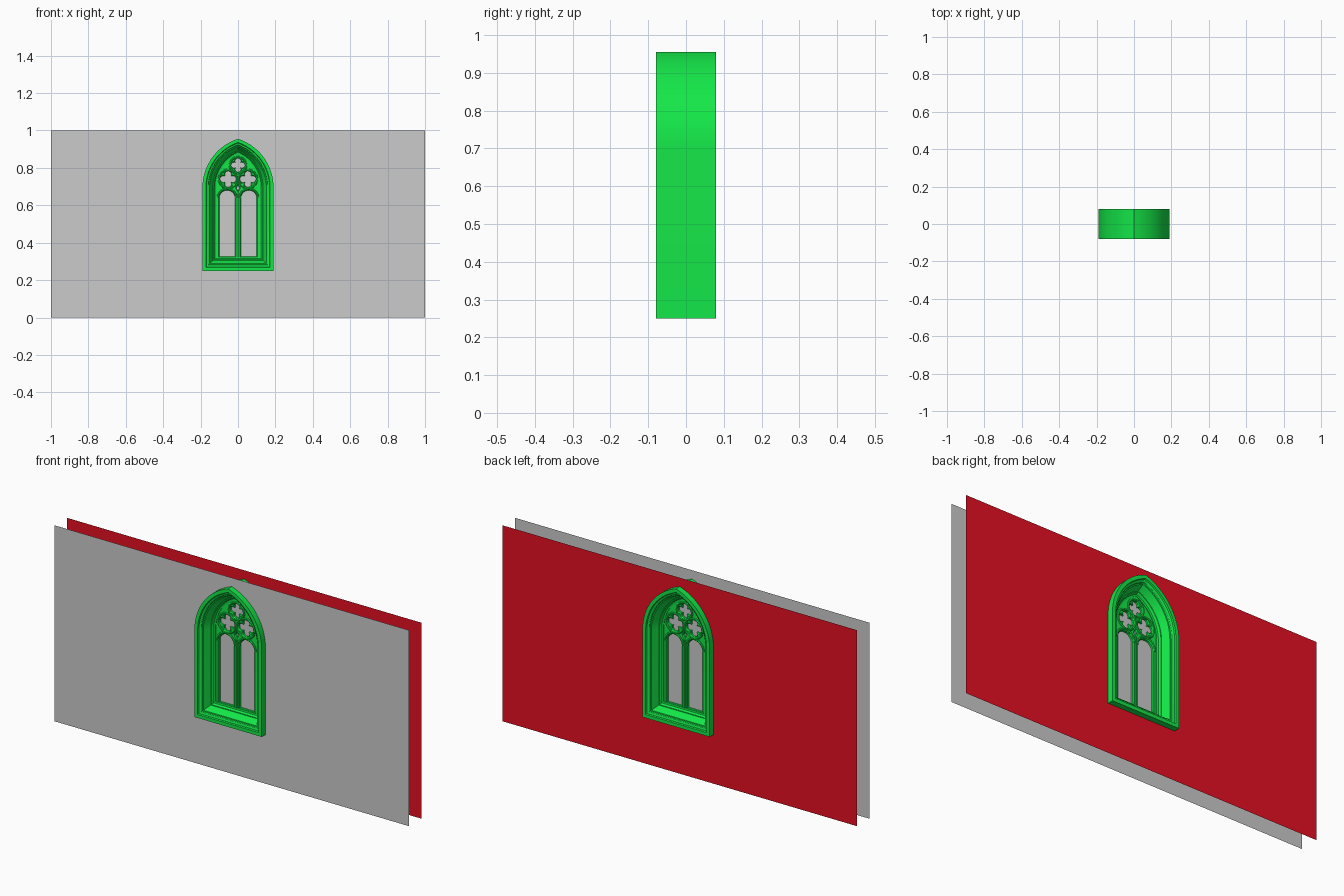
import bpy, bmesh
from math import sin, cos, acos, atan2, sqrt, pi, radians

if "Cube" in bpy.data.objects:
    bpy.data.objects.remove(bpy.data.objects["Cube"])


def material(name, rgb):
    m = bpy.data.materials.new(name)
    m.diffuse_color = (*rgb, 1)
    m.use_nodes = True
    m.node_tree.nodes["Principled BSDF"].inputs["Base Color"].default_value = m.diffuse_color
    return m


GREEN = material("green_stone", (0.007, 0.8, 0.065))
RED = material("red_wall", (0.8, 0.005, 0.017))


# closed pointed arch outline in x, z (c = 0 gives a round head)
def arch(hw, z0, zs, c=0.0, cx=0.0, n=16):
    r = hw + c
    end = acos(c / r)
    right = [(-c + r * cos(end * i / n), zs + r * sin(end * i / n)) for i in range(n + 1)]
    left = [(-x, z) for x, z in reversed(right[:-1])]
    return [(cx + x, z) for x, z in [(-hw, z0), (hw, z0)] + right + left]


# window outline moved inwards by t
def outline(t):
    return arch(0.19 - t, 0.25 + t, 0.695, 0.083)


def circle(cx, cz, r, n=32):
    return [(cx + r * cos(2 * pi * i / n), cz + r * sin(2 * pi * i / n)) for i in range(n)]


def quatrefoil(cx, cz, size, n=10):
    d, r = 0.58 * size, 0.42 * size
    q = (d + sqrt(2 * r * r - d * d)) / 2
    a = atan2(q, q - d)
    pts = []
    for k in range(4):
        b = k * pi / 2
        for i in range(n):
            s = -a + 2 * a * i / n
            pts.append((cx + d * cos(b) + r * cos(b + s), cz + d * sin(b) + r * sin(b + s)))
    return pts


def finish(ob, mat=None, smooth=True):
    if mat:
        ob.data.materials.append(mat)
    bpy.ops.object.select_all(action='DESELECT')
    ob.select_set(True)
    bpy.context.view_layer.objects.active = ob
    if ob.type == 'CURVE':
        bpy.ops.object.convert(target='MESH')
    if smooth:
        bpy.ops.object.shade_smooth_by_angle(angle=radians(30))
    return bpy.context.object


def mesh_object(name, bm, mat=None, smooth=True):
    me = bpy.data.meshes.new(name)
    bm.to_mesh(me)
    bm.free()
    ob = bpy.data.objects.new(name, me)
    bpy.context.collection.objects.link(ob)
    return finish(ob, mat, smooth)


# flat sheet at depth y, filled between closed loops
def sheet(name, y, loops, mat=None):
    bm = bmesh.new()
    edges = []
    for loop in loops:
        vs = [bm.verts.new((x, y, z)) for x, z in loop]
        edges += [bm.edges.new((vs[i - 1], vs[i])) for i in range(len(vs))]
    bmesh.ops.triangle_fill(bm, use_beauty=True, use_dissolve=False, edges=edges,
                            normal=(0, -1 if y <= 0 else 1, 0))
    return mesh_object(name, bm, mat, False)


def curve_object(name, loops, y=0.0, flat=False, closed=True):
    cu = bpy.data.curves.new(name, 'CURVE')
    cu.dimensions = '2D' if flat else '3D'
    for loop in loops:
        sp = cu.splines.new('POLY')
        sp.points.add(len(loop) - 1)
        for p, (x, z) in zip(sp.points, loop):
            p.co = (x, z, 0, 1)
        sp.use_cyclic_u = closed
    if flat:
        cu.fill_mode = 'BOTH'
        cu.extrude = 0.009
        cu.bevel_depth = 0.004
        cu.offset = -0.004
        cu.bevel_resolution = 0
    else:
        cu.fill_mode = 'FULL'
        cu.bevel_depth = 0.006
        cu.bevel_resolution = 2
        cu.use_fill_caps = True
    ob = bpy.data.objects.new(name, cu)
    ob.rotation_euler.x = pi / 2
    ob.location.y = y
    bpy.context.collection.objects.link(ob)
    return finish(ob, GREEN)


# two wall skins with the window cut out
wall = [(-1, 0), (1, 0), (1, 1), (-1, 1)]
sheet("front_wall", -0.05, [wall, outline(0.005)])
sheet("back_wall", 0.05, [wall, outline(0.005)], RED)

# moulded frame: half profile (inset, depth), mirrored front to back
half = [(0, -0.08), (0.018, -0.08), (0.021, -0.074), (0.026, -0.073), (0.031, -0.069),
        (0.033, -0.063), (0.038, -0.062), (0.041, -0.056), (0.056, -0.028),
        (0.060, -0.028), (0.064, -0.024), (0.066, -0.018), (0.074, -0.016)]
profile = half + [(t, -y) for t, y in reversed(half)]
bm = bmesh.new()
rings = [[bm.verts.new((x, y, z)) for x, z in outline(t)] for t, y in profile]
for j in range(len(rings)):
    a, b = rings[j - 1], rings[j]
    for i in range(len(a)):
        bm.faces.new((a[i - 1], a[i], b[i], b[i - 1]))
bmesh.ops.recalc_face_normals(bm, faces=bm.faces)
mesh_object("window_frame", bm, GREEN)

# tracery plate with lancets, quatrefoils and a small eyelet
foils = [(-0.053, 0.74, 0.043), (0.053, 0.74, 0.043), (0, 0.815, 0.037)]
holes = [arch(0.042, 0.325, 0.638, 0, s * 0.058) for s in (-1, 1)]
holes += [quatrefoil(*f) for f in foils]
holes.append([(0, 0.677), (0.009, 0.692), (0, 0.709), (-0.009, 0.692)])
curve_object("tracery", [outline(0.068)] + holes, flat=True)

# rounded ribs on both faces of the tracery
rings = [circle(x, z, r + 0.006) for x, z, r in foils]
heads = [arch(0.05, 0.32, 0.638, 0, s * 0.058)[2:] for s in (-1, 1)]
for side, y in (("front", -0.012), ("back", 0.012)):
    curve_object(side + "_circle_ribs", rings, y)
    curve_object(side + "_lancet_ribs", heads, y, closed=False)
    curve_object(side + "_mullion_rib", [[(0, 0.32), (0, 0.67)]], y, closed=False)

# glass behind the tracery openings
sheet("glass", 0.0, [outline(0.07)])
